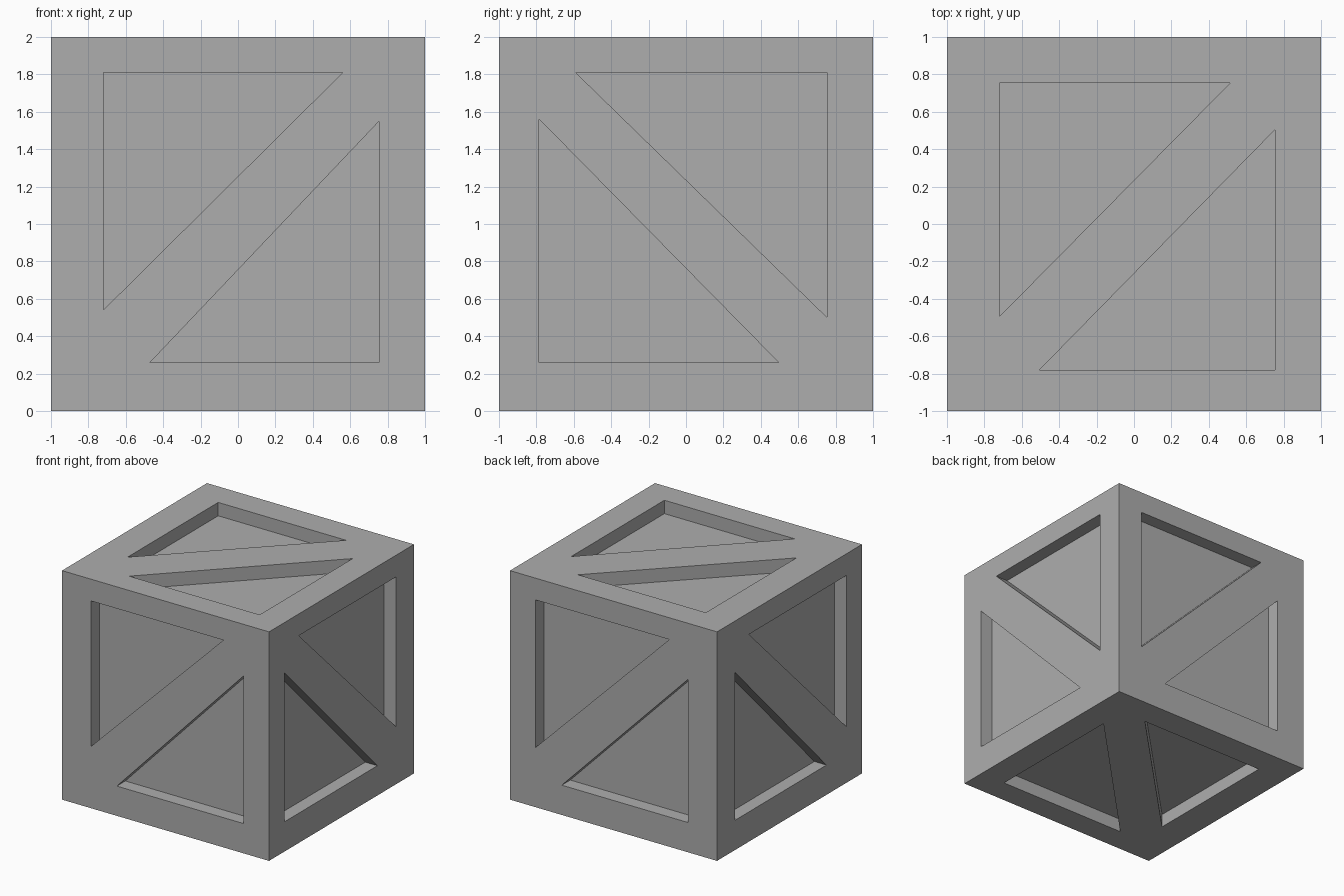
import bpy
import bmesh
from mathutils import Vector

default_cube = bpy.data.objects.get("Cube")
if default_cube:
    bpy.data.objects.remove(default_cube, do_unlink=True)

RECESS_DEPTH = 0.117
CENTRE = Vector((0, 0, 1))

grey = bpy.data.materials.new("mid_grey")
grey.use_nodes = True
grey.diffuse_color = (0.42, 0.42, 0.42, 1)
grey.node_tree.nodes["Principled BSDF"].inputs["Base Color"].default_value = grey.diffuse_color


def make_object(name, bm):
    mesh = bpy.data.meshes.new(name)
    bm.to_mesh(mesh)
    bm.free()
    mesh.materials.append(grey)
    obj = bpy.data.objects.new(name, mesh)
    bpy.context.collection.objects.link(obj)
    return obj


def place(axis, sign, u, v, distance):
    """Point on a side of the box: u and v across it, distance out from the centre."""
    point = [u, v]
    point.insert(axis, sign * distance)
    return CENTRE + Vector(point)


def add_prism(bm, axis, sign, corner_u, corner_v, end_u, end_v):
    """Right-angled triangular prism cutting into one side."""
    outline = [(corner_u, corner_v), (end_u, corner_v), (corner_u, end_v)]
    inner, outer = [
        [bm.verts.new(place(axis, sign, u, v, d)) for u, v in outline]
        for d in (1 - RECESS_DEPTH, 1.1)
    ]
    bm.faces.new(inner)
    bm.faces.new(outer)
    for i in range(3):
        j = (i + 1) % 3
        bm.faces.new((inner[i], inner[j], outer[j], outer[i]))


# Solid crate body
bm = bmesh.new()
bmesh.ops.create_cube(bm, size=2)
bmesh.ops.translate(bm, verts=bm.verts, vec=CENTRE)
crate = make_object("crate_body", bm)

# Triangular recesses either side of each diagonal brace:
# right-angle corner (u, v), then the far end along u and along v
cap_panels = [(-0.72, 0.755, 0.515, -0.495), (0.755, -0.78, -0.505, 0.505)]
sides = [
    (1, -1, [(-0.72, 0.81, 0.56, -0.46), (0.755, -0.74, -0.47, 0.55)]),   # front
    (1, 1, [(0.755, 0.81, -0.54, -0.48), (-0.72, -0.74, 0.5, 0.51)]),     # back
    (0, 1, [(0.755, 0.81, -0.59, -0.5), (-0.785, -0.74, 0.495, 0.56)]),   # +x side
    (0, -1, [(-0.785, 0.81, 0.56, -0.51), (0.755, -0.74, -0.51, 0.555)]), # -x side
    (2, 1, cap_panels),                                                   # top
    (2, -1, cap_panels),                                                  # bottom
]
bm = bmesh.new()
for axis, sign, panels in sides:
    for panel in panels:
        add_prism(bm, axis, sign, *panel)
bmesh.ops.recalc_face_normals(bm, faces=bm.faces)
cutter = make_object("recess_cutter", bm)
cutter.hide_render = True

# Cut the recesses, then drop the cutter
cut = crate.modifiers.new("recesses", "BOOLEAN")
cut.operation = "DIFFERENCE"
cut.solver = "EXACT"
cut.object = cutter
bpy.context.view_layer.objects.active = crate
crate.select_set(True)
bpy.ops.object.modifier_apply(modifier=cut.name)
bpy.data.objects.remove(cutter, do_unlink=True)
